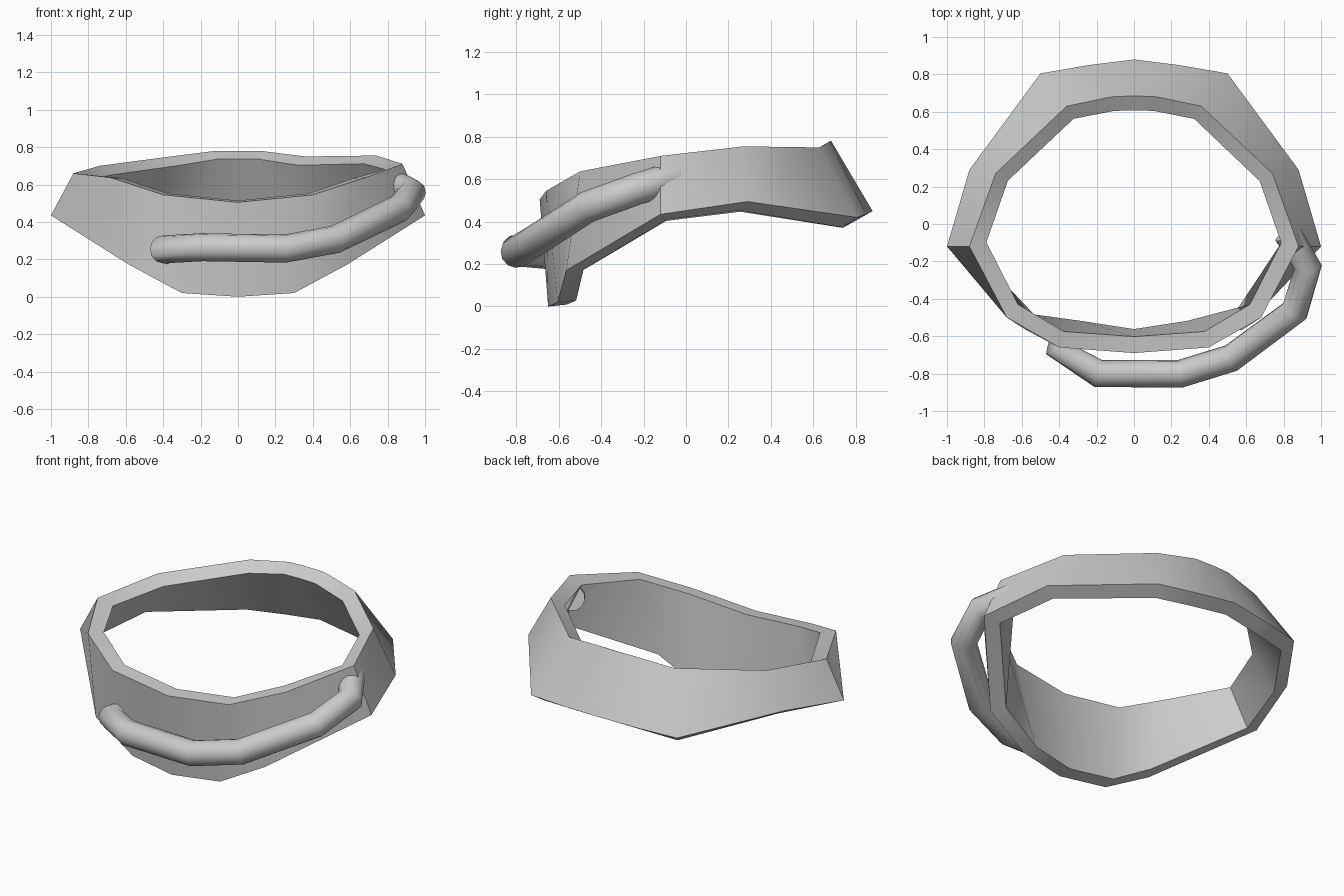
import bpy
import bmesh
from mathutils import Vector

default_cube = bpy.data.objects.get("Cube")
if default_cube:
    bpy.data.objects.remove(default_cube, do_unlink=True)

# Single plain material
grey = bpy.data.materials.new("plain_grey")
grey.use_nodes = True
grey_value = (0.6, 0.6, 0.6, 1)
grey.diffuse_color = grey_value
grey.node_tree.nodes["Principled BSDF"].inputs["Base Color"].default_value = grey_value


def select_only(obj):
    bpy.ops.object.select_all(action="DESELECT")
    obj.select_set(True)
    bpy.context.view_layer.objects.active = obj


def finish(obj, angle):
    """Apply modifiers, colour the part and smooth its rounded faces."""
    select_only(obj)
    bpy.ops.object.convert(target="MESH")
    obj.data.materials.clear()
    obj.data.materials.append(grey)
    bpy.ops.object.shade_smooth_by_angle(angle=angle)


# Half outlines of the band, from the front middle round to the back middle
upper_half = [(0, -.69, .505), (.4, -.66, .545), (.68, -.5, .637), (.88, -.12, .71),
              (.74, .27, .755), (.36, .63, .75), (.12, .68, .78), (0, .685, .78)]
lower_half = [(0, -.65, 0), (.3, -.605, .02), (.58, -.565, .17), (1, -.12, .435),
              (.88, .29, .495), (.5, .805, .42), (.24, .85, .435), (0, .88, .45)]
# The upper edge dips a little on the model's right side
side_dip = {3: .05, 4: .055}


def full_loop(half, dips):
    mirrored = [(-x, y, z - dips.get(i, 0)) for i, (x, y, z) in enumerate(half)]
    return half + mirrored[-2:0:-1]


def build_band():
    bm = bmesh.new()
    upper = [bm.verts.new(p) for p in full_loop(upper_half, side_dip)]
    lower = [bm.verts.new(p) for p in full_loop(lower_half, {})]
    count = len(upper)
    for i in range(count):
        j = (i + 1) % count
        bm.faces.new((lower[i], lower[j], upper[j], upper[i]))
    mesh = bpy.data.meshes.new("band")
    bm.to_mesh(mesh)
    bm.free()
    band = bpy.data.objects.new("band", mesh)
    bpy.context.collection.objects.link(band)
    wall = band.modifiers.new("wall_thickness", "SOLIDIFY")
    wall.thickness = .088
    wall.offset = -1
    wall.use_even_offset = True
    finish(band, .9)


# Round tube that leaves the front of the band and enters its left side
tube_path = [(-.37, -.58, .25), (-.4, -.67, .253), (-.19, -.8, .265), (.25, -.8, .257),
             (.52, -.717, .307), (.86, -.465, .47), (.93, -.23, .555), (.82, -.05, .61)]


def build_tube():
    curve = bpy.data.curves.new("front_tube", "CURVE")
    curve.dimensions = "3D"
    curve.bevel_depth = .075
    curve.bevel_resolution = 4
    curve.use_fill_caps = True
    spline = curve.splines.new("POLY")
    spline.points.add(len(tube_path) - 1)
    for point, co in zip(spline.points, tube_path):
        point.co = Vector(co).to_4d()
    tube = bpy.data.objects.new("front_tube", curve)
    bpy.context.collection.objects.link(tube)
    finish(tube, .9)


build_band()
build_tube()
